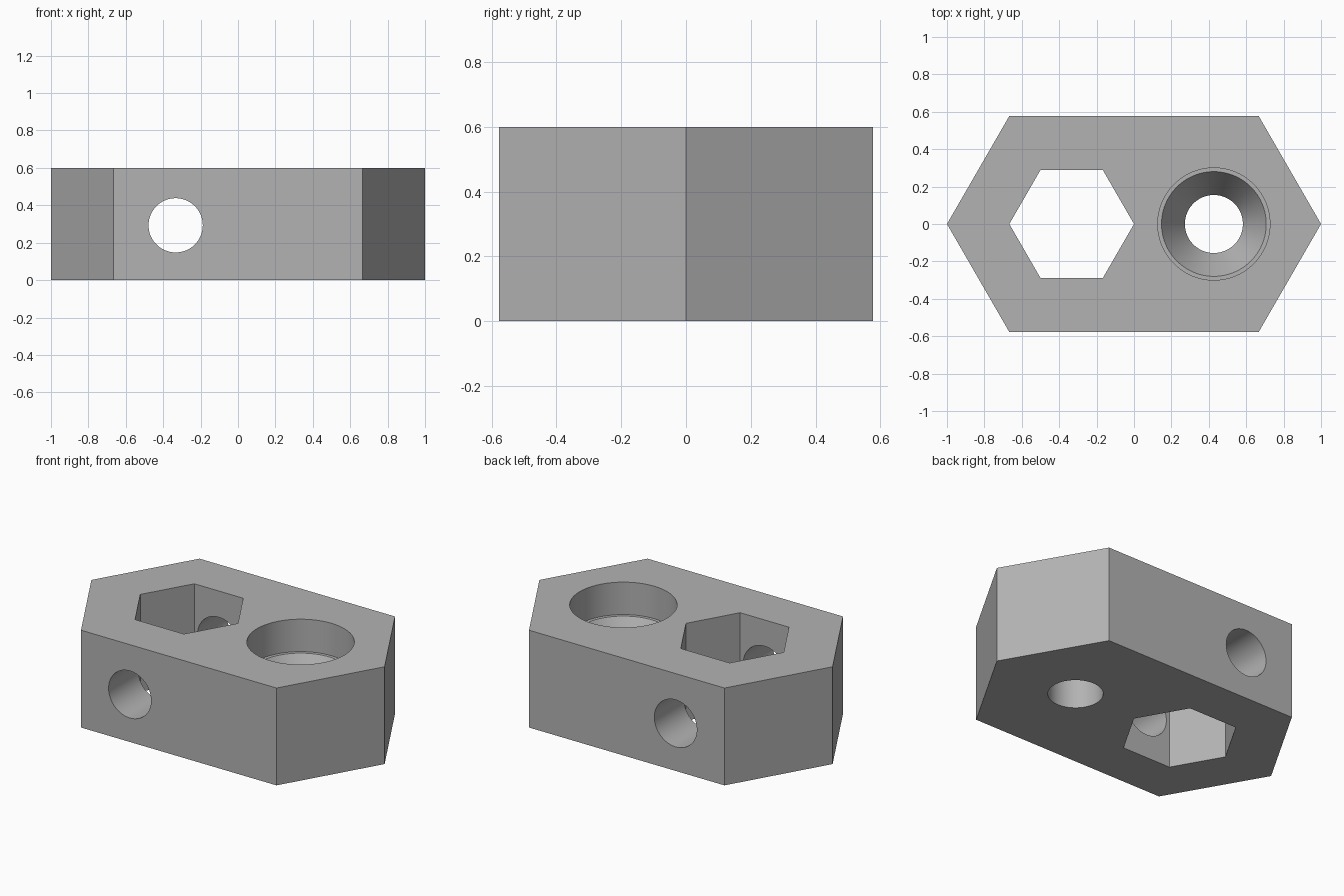
import bpy, bmesh, math
from mathutils import Matrix

default = bpy.data.objects.get("Cube")
if default:
    bpy.data.objects.remove(default, do_unlink=True)

HEIGHT = 0.6
R = 2 / 3
SEGMENTS = 96

grey = bpy.data.materials.new("plain grey")
grey.use_nodes = True
colour = (0.45, 0.45, 0.45, 1)
grey.diffuse_color = colour
grey.node_tree.nodes["Principled BSDF"].inputs["Base Color"].default_value = colour


def finish(name, bm):
    bmesh.ops.recalc_face_normals(bm, faces=bm.faces[:])
    mesh = bpy.data.meshes.new(name)
    bm.to_mesh(mesh)
    bm.free()
    mesh.materials.append(grey)
    obj = bpy.data.objects.new(name, mesh)
    bpy.context.collection.objects.link(obj)
    return obj


def prism(name, outline, low, high):
    bm = bmesh.new()
    base = bm.faces.new([bm.verts.new((x, y, low)) for x, y in outline])
    top = bmesh.ops.extrude_face_region(bm, geom=[base])["geom"]
    bmesh.ops.translate(bm, vec=(0, 0, high - low),
                        verts=[v for v in top if isinstance(v, bmesh.types.BMVert)])
    return finish(name, bm)


def hexagon(radius, centre_x=0, stretch=0):
    points = []
    for i in range(6):
        c, s = math.cos(i * math.pi / 3), math.sin(i * math.pi / 3)
        points.append((centre_x + c * radius + math.copysign(stretch, c), s * radius))
    return points


def turned(name, profile, matrix):
    # Solid of revolution from (radius, height) pairs, capped at both ends
    bm = bmesh.new()
    rings = []
    for radius, z in profile:
        ring = []
        for i in range(SEGMENTS):
            a = math.tau * i / SEGMENTS
            ring.append(bm.verts.new((radius * math.cos(a), radius * math.sin(a), z)))
        rings.append(ring)
    for lower, upper in zip(rings, rings[1:]):
        for i in range(SEGMENTS):
            j = (i + 1) % SEGMENTS
            bm.faces.new((lower[i], lower[j], upper[j], upper[i]))
    bm.faces.new(rings[0])
    bm.faces.new(rings[-1])
    bm.transform(matrix)
    return finish(name, bm)


# Elongated hexagonal body
block = prism("block", hexagon(R, stretch=1 - R), 0, HEIGHT)

# Hexagonal window, stepped conical bore and cross hole
cutters = [
    prism("hexagon_cutter", hexagon(R / 2, -R / 2), -0.1, HEIGHT + 0.1),
    turned("bore_cutter",
           [(0.155, -0.1), (0.155, 0.2), (0.28, 0.4), (0.3, 0.4), (0.3, HEIGHT + 0.1)],
           Matrix.Translation((0.427, 0, 0))),
    turned("cross_hole_cutter", [(0.145, -0.8), (0.145, 0.8)],
           Matrix.Translation((-R / 2, 0, 0.293)) @ Matrix.Rotation(math.pi / 2, 4, "X")),
]

bpy.ops.object.select_all(action="DESELECT")
block.select_set(True)
bpy.context.view_layer.objects.active = block
for cutter in cutters:
    cut = block.modifiers.new(cutter.name, "BOOLEAN")
    cut.operation = "DIFFERENCE"
    cut.solver = "EXACT"
    cut.object = cutter
    bpy.ops.object.modifier_apply(modifier=cut.name)
for cutter in cutters:
    bpy.data.objects.remove(cutter, do_unlink=True)

bpy.ops.object.shade_smooth_by_angle(angle=math.radians(25))
